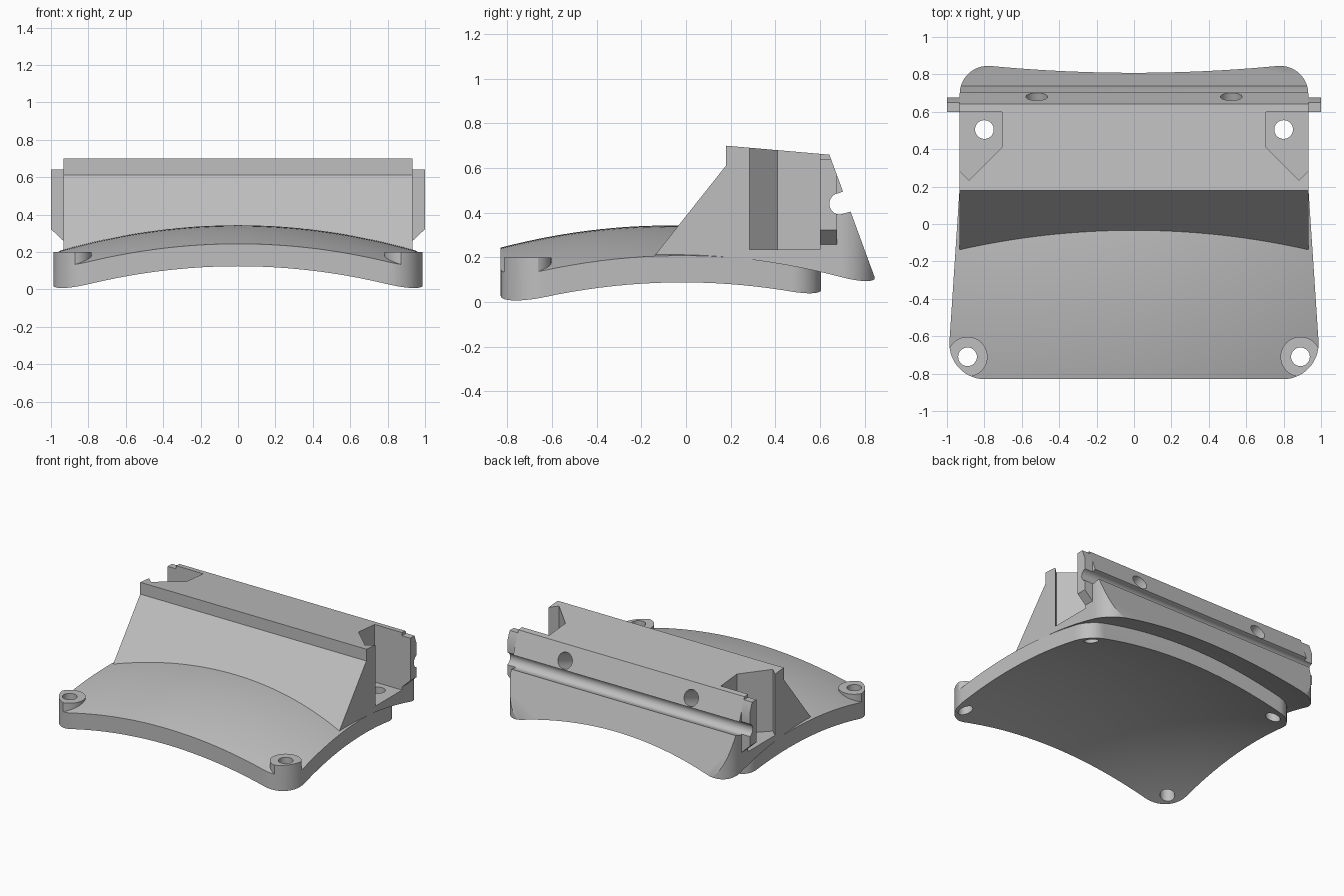
import bpy, bmesh, math
from mathutils import Vector

cube = bpy.data.objects.get("Cube")
if cube:
    bpy.data.objects.remove(cube, do_unlink=True)

grey = bpy.data.materials.new("plain grey")
grey.use_nodes = True
grey.diffuse_color = (0.52, 0.52, 0.52, 1)
grey.node_tree.nodes["Principled BSDF"].inputs["Base Color"].default_value = (0.52, 0.52, 0.52, 1)


def dome(x, y):
    """Height of the doubly curved upper face of the base plate."""
    return 0.343 - 0.15 * x * x - 0.172 * (y + 0.07) ** 2


def finish(name, bm):
    bmesh.ops.recalc_face_normals(bm, faces=bm.faces)
    mesh = bpy.data.meshes.new(name)
    bm.to_mesh(mesh)
    bm.free()
    obj = bpy.data.objects.new(name, mesh)
    bpy.context.collection.objects.link(obj)
    return obj


def prism(name, pts, axis, lo, hi):
    """Extrude a flat outline along an axis."""
    place = {"X": lambda a, b, t: (t, a, b),
             "Y": lambda a, b, t: (a, t, b),
             "Z": lambda a, b, t: (a, b, t)}[axis]
    bm = bmesh.new()
    ends = [[bm.verts.new(place(a, b, t)) for a, b in pts] for t in (lo, hi)]
    n = len(pts)
    for ring in ends:
        bm.faces.new(ring)
    for i in range(n):
        j = (i + 1) % n
        bm.faces.new((ends[0][i], ends[0][j], ends[1][j], ends[1][i]))
    return finish(name, bm)


def rounded(corners, steps=14):
    """Outline with each (x, y, radius) corner filleted."""
    out = []
    for i, (x, y, r) in enumerate(corners):
        p = Vector((x, y))
        a = (Vector(corners[i - 1][:2]) - p).normalized()
        b = (Vector(corners[(i + 1) % len(corners)][:2]) - p).normalized()
        if r == 0:
            out.append((x, y))
            continue
        half = a.angle(b) / 2
        centre = p + (a + b).normalized() * r / math.sin(half)
        start = p + a * r / math.tan(half) - centre
        end = p + b * r / math.tan(half) - centre
        sweep = math.pi - 2 * half
        for k in range(steps + 1):
            t = k / steps
            v = (start * math.sin((1 - t) * sweep) + end * math.sin(t * sweep)) / math.sin(sweep)
            out.append(tuple(centre + v))
    return out


def curved_solid(name, low, high):
    """Dense block whose lower and upper faces follow height functions."""
    bm = bmesh.new()
    bmesh.ops.create_cube(bm, size=1)
    bmesh.ops.subdivide_edges(bm, edges=bm.edges[:], cuts=35, use_grid_fill=True)
    for v in bm.verts:
        x, y, t = v.co.x * 2.3, v.co.y * 2.3, v.co.z + 0.5
        v.co = (x, y, low(x, y) * (1 - t) + high(x, y) * t)
    bmesh.ops.triangulate(bm, faces=bm.faces[:])
    return finish(name, bm)


def cylinder(centre, radius, depth, direction=(0, 0, 1)):
    bm = bmesh.new()
    turn = Vector(direction).to_track_quat("Z", "Y").to_matrix().to_4x4()
    turn.translation = centre
    bmesh.ops.create_cone(bm, cap_ends=True, segments=40, radius1=radius,
                          radius2=radius, depth=depth, matrix=turn)
    return finish("cutter", bm)


def combine(obj, other, operation):
    """Apply a boolean and discard the second solid."""
    mod = obj.modifiers.new("cut", "BOOLEAN")
    mod.operation, mod.solver, mod.object = operation, "EXACT", other
    graph = bpy.context.evaluated_depsgraph_get()
    mesh = bpy.data.meshes.new_from_object(obj.evaluated_get(graph))
    obj.modifiers.clear()
    obj.data = mesh
    bpy.data.objects.remove(other, do_unlink=True)
    return obj


# Curved base plate, tapering towards the back
outline = rounded([(-1.0, -0.83, 0.19), (1.0, -0.83, 0.19), (0.905, 0.605, 0.14), (-0.905, 0.605, 0.14)])
plate = curved_solid("base_plate", lambda x, y: dome(x, y) - 0.12, dome)
combine(plate, prism("cutter", outline, "Z", -1, 1), "INTERSECT")

# Main block: side profile with a round groove across the sloping back
groove = [(0.69 + 0.048 * math.cos(a), 0.44 + 0.048 * math.sin(a))
          for a in (math.radians(95 + 175 * k / 16) for k in range(17))]
profile = ([(-0.385, -0.1), (0.18, 0.612), (0.18, 0.7), (0.642, 0.66), (0.703, 0.495)]
           + groove + [(0.737, 0.405), (0.922, -0.1)])
block = prism("main_block", profile, "X", -0.932, 0.932)
footprint = rounded([(-0.932, -1, 0), (0.932, -1, 0), (0.932, 0.845, 0.15), (-0.932, 0.845, 0.15)])
combine(block, prism("cutter", footprint, "Z", -1, 1), "INTERSECT")
combine(block, curved_solid("cutter", dome, lambda x, y: 1), "INTERSECT")

parts = [plate, block]
for side, label in ((1, "left"), (-1, "right")):
    # Flat-topped screw boss in the front corner
    seat = (side * 0.89, -0.71)
    combine(plate, cylinder((*seat, 0.7), 0.107, 1), "DIFFERENCE")
    boss = cylinder((*seat, 0.14), 0.107, 0.12)
    boss.name = label + "_screw_boss"
    combine(boss, prism("cutter", outline, "Z", -1, 1), "INTERSECT")
    for body in (plate, boss):
        combine(body, cylinder((*seat, 0), 0.05, 2), "DIFFERENCE")

    # Pocket in the block with a through hole in its floor
    pocket = [(0.707, 0.6), (0.707, 0.41), (0.882, 0.235), (1.1, 0.453), (1.1, 0.6)]
    pocket = [(side * x, y) for x, y in pocket]
    combine(block, prism("cutter", pocket, "Z", 0.235, 1), "DIFFERENCE")
    for body in (plate, block):
        combine(body, cylinder((side * 0.8, 0.505, 0), 0.05, 2), "DIFFERENCE")

    # Blind hole in the sloping back face
    combine(block, cylinder((side * 0.52, 0.68, 0.555), 0.058, 0.5, (0, 0.94, 0.35)), "DIFFERENCE")

    # Chamfered ear on the end of the rear wall
    ear = prism(label + "_ear", profile, "X", -1.2, 1.2)
    shape = [(0.932, 0.64), (1, 0.64), (1, 0.322), (0.932, 0.258)]
    shape = [(side * x, z) for x, z in shape]
    combine(ear, prism("cutter", shape, "Y", 0.6, 0.676), "INTERSECT")
    parts += [boss, ear]

# One colour, smooth curves with sharp edges
bpy.ops.object.select_all(action="DESELECT")
for obj in parts:
    obj.data.materials.clear()
    obj.data.materials.append(grey)
    obj.select_set(True)
bpy.context.view_layer.objects.active = plate
bpy.ops.object.shade_smooth_by_angle(angle=math.radians(25))
